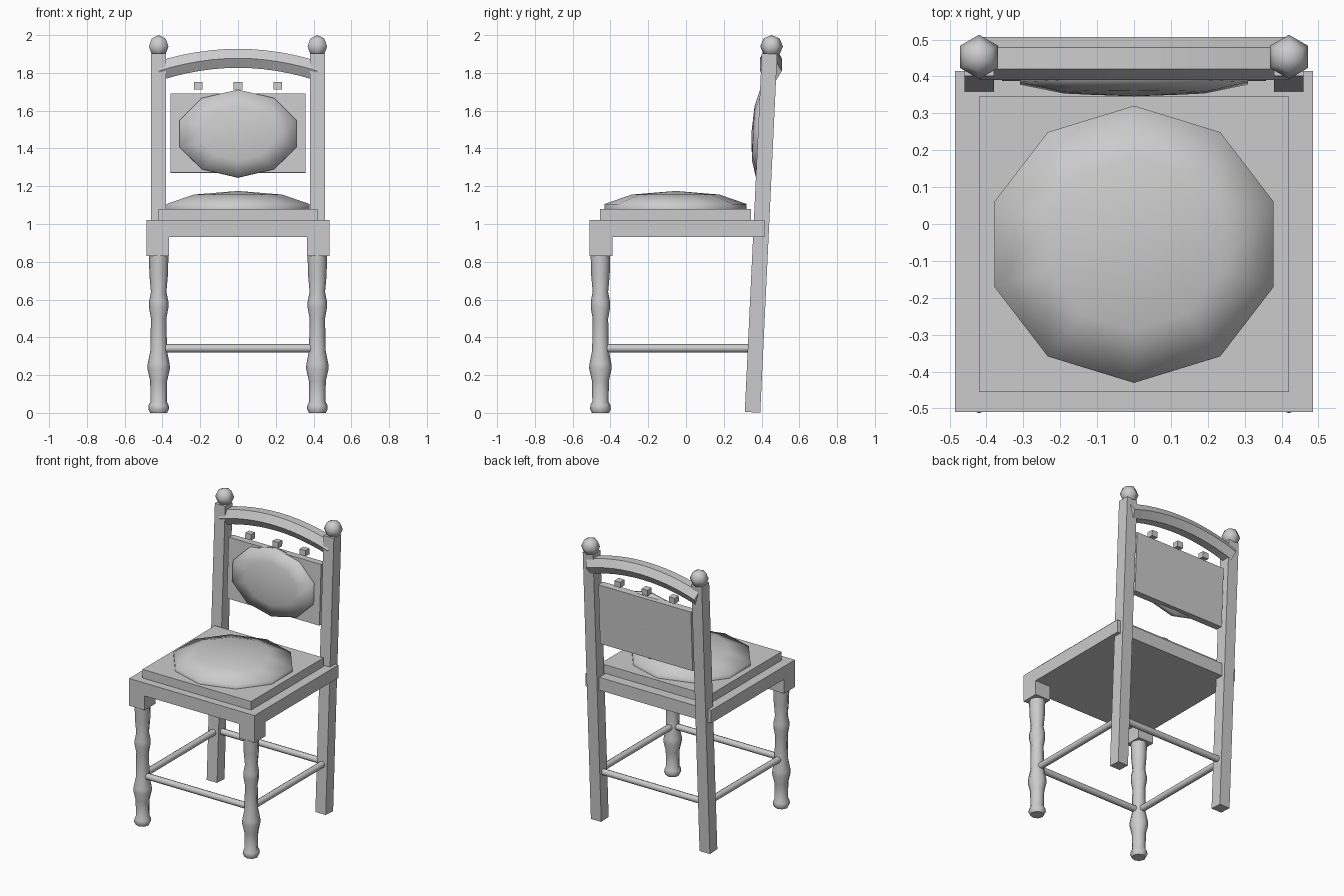
import bpy, bmesh
from math import sin, cos, pi, atan
from mathutils import Matrix, Vector

if "Cube" in bpy.data.objects:
    bpy.data.objects.remove(bpy.data.objects["Cube"])

LEAN = 0.0474                       # backward slope of the back frame
TILT = Matrix.Rotation(-atan(LEAN), 4, 'X')
I4 = Matrix.Identity(4)


def back_y(z):
    return 0.352 + LEAN * z


def finish(name, bm):
    bmesh.ops.recalc_face_normals(bm, faces=bm.faces)
    me = bpy.data.meshes.new(name)
    bm.to_mesh(me)
    bm.free()
    ob = bpy.data.objects.new(name, me)
    bpy.context.collection.objects.link(ob)
    return ob


def box(name, loc, size, rot=I4):
    bm = bmesh.new()
    bmesh.ops.create_cube(bm, size=1)
    bm.transform(Matrix.Translation(loc) @ rot @ Matrix.Diagonal((*size, 1)))
    return finish(name, bm)


def ball(name, loc, radii, segs, rings, rot=I4):
    bm = bmesh.new()
    bmesh.ops.create_uvsphere(bm, u_segments=segs, v_segments=rings, radius=1)
    bm.transform(Matrix.Translation(loc) @ rot @ Matrix.Diagonal((*radii, 1)))
    for f in bm.faces:
        f.smooth = True
    return finish(name, bm)


def skin(name, rings, smooth=True):
    """Bridge successive rings of points, with flat end caps."""
    bm = bmesh.new()
    loops = [[bm.verts.new(p) for p in r] for r in rings]
    n = len(loops[0])
    for a, b in zip(loops, loops[1:]):
        for i in range(n):
            j = (i + 1) % n
            bm.faces.new((a[i], a[j], b[j], b[i])).smooth = smooth
    bm.faces.new(loops[0][::-1])
    bm.faces.new(loops[-1])
    return finish(name, bm)


def rod(name, a, b, r, n=8):
    a, b = Vector(a), Vector(b)
    q = (b - a).to_track_quat('Z', 'Y')
    ring = [q @ Vector((r * cos(2 * pi * i / n), r * sin(2 * pi * i / n), 0)) for i in range(n)]
    return skin(name, [[p + v for v in ring] for p in (a, b)])


# Seat
box("seat_frame", (0, -0.0475, 0.975), (0.97, 0.925, 0.09))
box("seat_board", (0, -0.055, 1.05), (0.84, 0.80, 0.06))
ball("seat_cushion", (0, -0.055, 1.075), (0.418, 0.395, 0.10), 10, 5)

# Turned leg profile: (radius, height)
PROFILE = [(0.045, 0), (0.055, 0.02), (0.053, 0.04), (0.043, 0.06), (0.045, 0.17),
           (0.06, 0.235), (0.058, 0.26), (0.044, 0.33), (0.041, 0.50), (0.051, 0.555),
           (0.051, 0.59), (0.041, 0.64), (0.049, 0.73), (0.052, 0.84)]

for side, s in (("left", -1), ("right", 1)):
    x = 0.42 * s
    # Front legs and corner blocks
    skin(f"front_leg_{side}",
         [[(x + r * cos(k * pi / 4), -0.453 + r * sin(k * pi / 4), z) for k in range(8)]
          for r, z in PROFILE])
    box(f"corner_block_{side}", (0.425 * s, -0.45, 0.88), (0.12, 0.12, 0.10))
    # Back posts and finials
    box(f"back_post_{side}", (x, back_y(0.952), 0.952), (0.08, 0.082, 1.9), TILT)
    ball(f"finial_{side}", (x, 0.453, 1.94), (0.06, 0.06, 0.06), 6, 4)
    # Side stretchers
    rod(f"side_stretcher_{side}", (x, -0.44, 0.342), (x, 0.35, 0.342), 0.022)

# Front and back stretchers
rod("front_stretcher", (-0.40, -0.453, 0.342), (0.40, -0.453, 0.342), 0.022)
rod("back_stretcher", (-0.40, back_y(0.342), 0.342), (0.40, back_y(0.342), 0.342), 0.022)

# Back panel with padding
box("back_panel", (0, back_y(1.48), 1.48), (0.715, 0.05, 0.42), TILT)
ball("back_cushion", (0, back_y(1.478) - 0.025, 1.478), (0.342, 0.245, 0.051), 10, 5,
     TILT @ Matrix.Rotation(pi / 2, 4, 'X'))

# Small blocks above the panel
for i, x in enumerate((-0.21, 0, 0.21)):
    box(f"small_block_{i + 1}", (x, back_y(1.732), 1.732), (0.045, 0.045, 0.04), TILT)

# Arched top rail with a six-sided section
rings = []
for k in range(13):
    x = -0.42 + 0.07 * k
    z = 1.877 - 0.067 * (x / 0.42) ** 2
    up = Vector((2 * 0.067 * x / 0.42 ** 2, 0, 1)).normalized()
    rings.append([Vector((x, 0.449, z)) + up * 0.058 * sin(i * pi / 3)
                  + Vector((0, 0.058 * cos(i * pi / 3), 0)) for i in range(6)])
skin("top_rail", rings, smooth=False)
